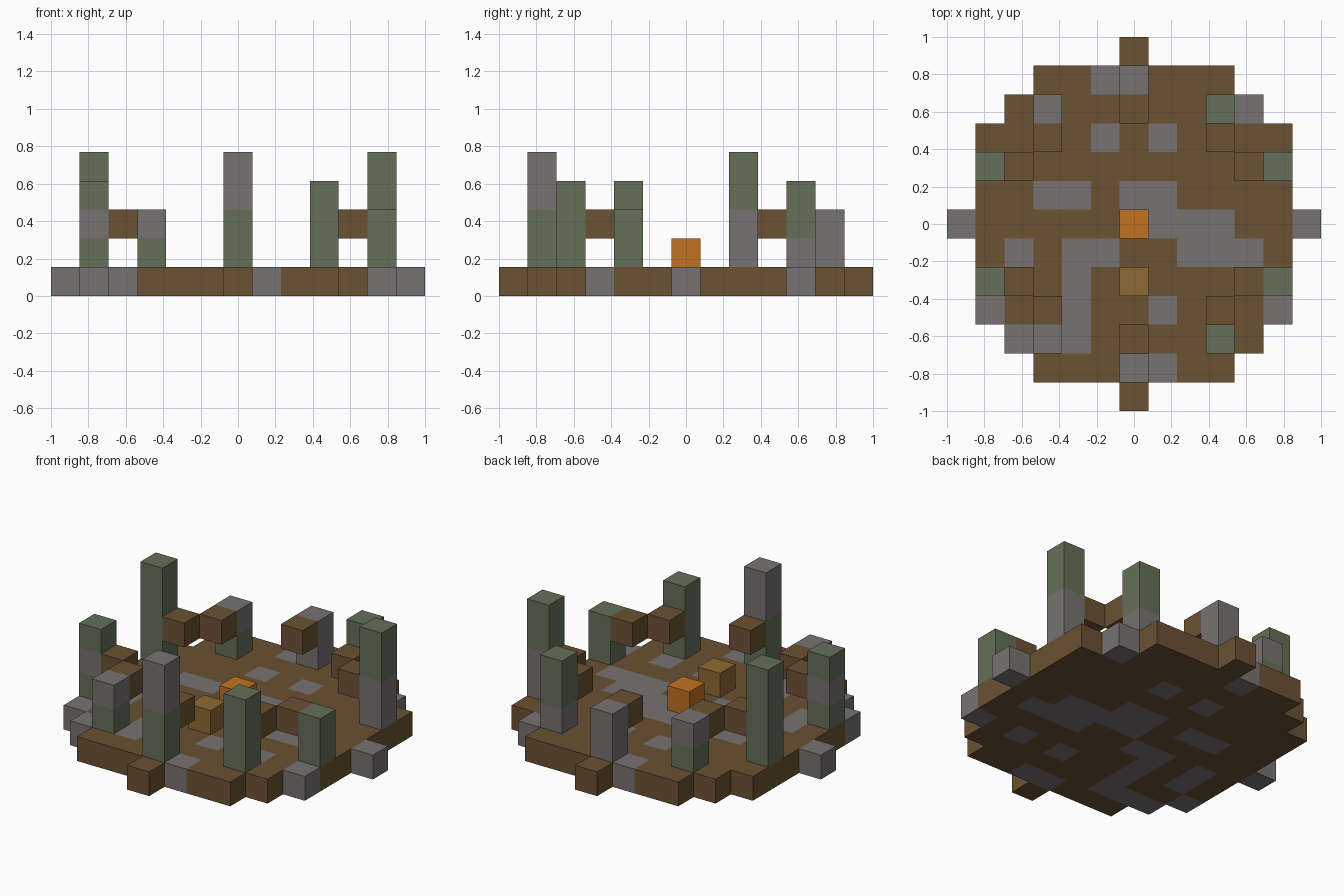
import bpy, bmesh
from mathutils import Vector

old = bpy.data.objects.get("Cube")
if old:
    bpy.data.objects.remove(old, do_unlink=True)

U = 2 / 13  # edge of one block


def material(name, rgb):
    lin = [((c / 255 + 0.055) / 1.055) ** 2.4 for c in rgb]
    m = bpy.data.materials.new(name)
    m.use_nodes = True
    m.diffuse_color = (*lin, 1)
    m.node_tree.nodes["Principled BSDF"].inputs["Base Color"].default_value = (*lin, 1)
    return m


earth = material("earth brown", (107, 81, 51))
stone = material("stone grey", (119, 114, 114))
moss = material("mossy green", (100, 112, 88))
ember = material("ember orange", (193, 114, 33))
wood = material("chest wood", (141, 106, 52))


def make_object(name, bm, mats):
    mesh = bpy.data.meshes.new(name)
    bm.to_mesh(mesh)
    bm.free()
    for m in mats:
        mesh.materials.append(m)
    ob = bpy.data.objects.new(name, mesh)
    bpy.context.collection.objects.link(ob)
    return ob


def column(name, i, j, layers, base=1):
    """Stack of blocks on cell (i, j), one material per layer."""
    bm = bmesh.new()
    bmesh.ops.create_cube(bm, size=U)
    for v in bm.verts:
        v.co += Vector((i * U, j * U, (base + 0.5) * U))
        if v.co.z > (base + 0.5) * U:
            v.co.z = (base + len(layers)) * U
    mats = list(dict.fromkeys(layers))
    # cut where the colour changes, then colour by height
    for k in range(1, len(layers)):
        if layers[k] != layers[k - 1]:
            bmesh.ops.bisect_plane(bm, geom=bm.verts[:] + bm.edges[:] + bm.faces[:],
                                   plane_co=(0, 0, (base + k) * U), plane_no=(0, 0, 1))
    for f in bm.faces:
        k = int(f.calc_center_median().z / U - base - f.normal.z * 0.2)
        f.material_index = mats.index(layers[min(max(k, 0), len(layers) - 1)])
    return make_object(name, bm, mats)


# Round floor: back row first, # is stone paving
PAVING = """
.............
.....#.......
..........#..
.....#.#.....
.............
...##.##.....
#.....####..#
..#.##..###..
..#.#........
.#..#..#.#.#.
..###........
......##.....
.............
""".split()

bm = bmesh.new()
for i in range(-6, 7):
    for j in range(-6, 7):
        if i * i + j * j <= 36:
            corners = ((-.5, -.5), (.5, -.5), (.5, .5), (-.5, .5))
            face = bm.faces.new([bm.verts.new(((i + a) * U, (j + b) * U, 0)) for a, b in corners])
            face.material_index = int(PAVING[6 - j][i + 6] == "#")
bmesh.ops.remove_doubles(bm, verts=bm.verts[:], dist=U / 100)
floor = make_object("floor", bm, [earth, stone])
thick = floor.modifiers.new("thickness", "SOLIDIFY")
thick.thickness = U
thick.offset = 1

# Ring of standing pillars, layers listed from the ground up
S, M = stone, moss
PILLARS = {
    "front": (0, -5, [M, M, S, S]),
    "front_left": (3, -4, [M, M, M]),
    "left_front": (5, -2, [M, M]),
    "left_back": (5, 2, [S, S, M, M]),
    "back_left": (3, 4, [S, M, M]),
    "back": (0, 5, [S, S]),
    "back_right": (-3, 4, [M, S]),
    "right_back": (-5, 2, [M, M, M, M]),
    "right_front": (-5, -2, [M, S, M]),
    "front_right": (-3, -4, [M, S]),
}
for name, (i, j, layers) in PILLARS.items():
    column("pillar_" + name, i, j, layers)

# Brackets on the inner side of the pillars, mirrored in both directions
for sy, end in ((-1, "front"), (1, "back")):
    column("bracket_" + end, 0, 4 * sy, [earth], base=2)
    for sx, side in ((-1, "right"), (1, "left")):
        column(f"bracket_{end}_{side}", 3 * sx, 3 * sy, [earth], base=2)
        column(f"bracket_{side}_{end}", 4 * sx, 2 * sy, [earth], base=2)

# Centre pieces
column("fire_block", 0, 0, [ember])
column("chest_block", 0, -2, [wood])
